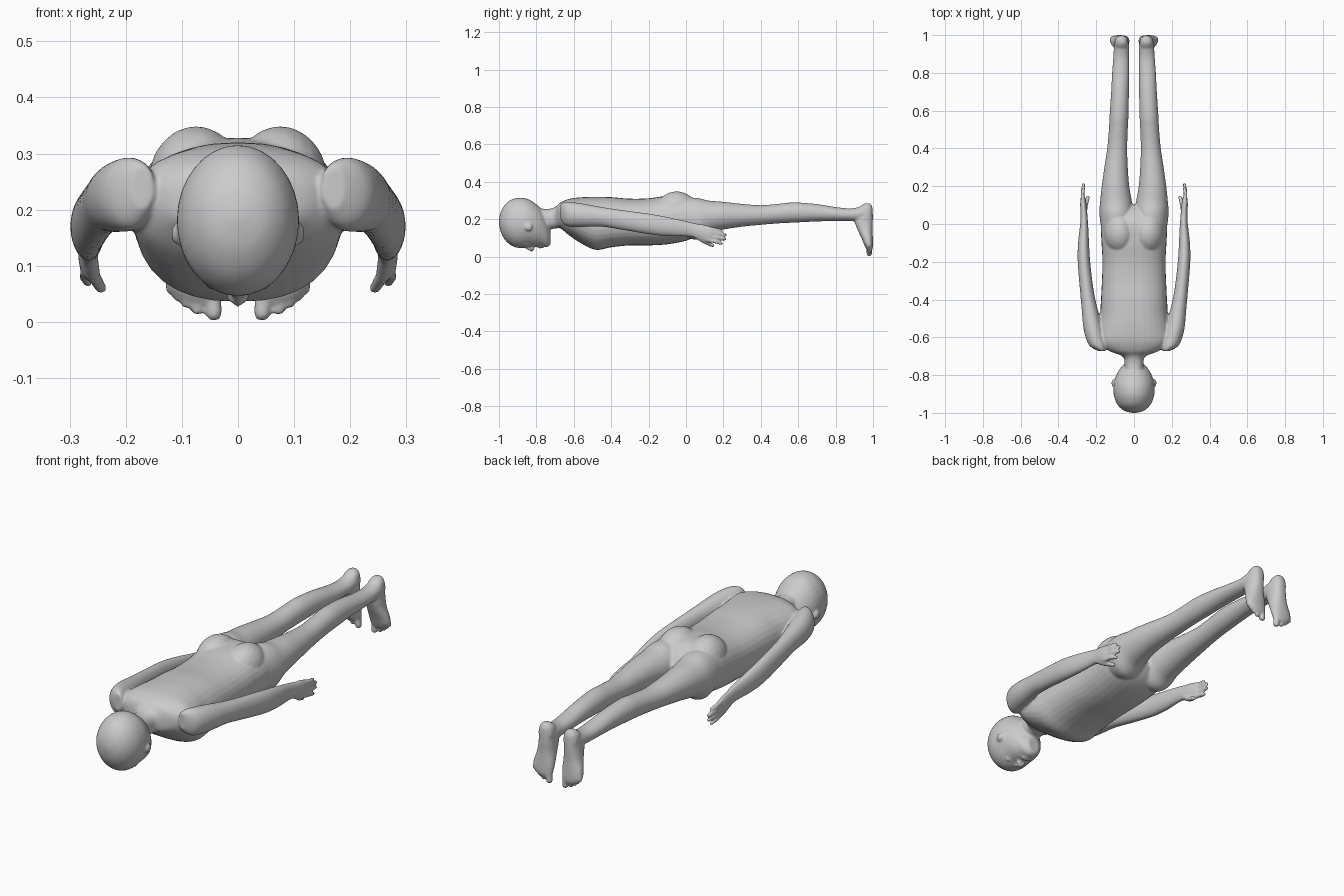
import bpy, bmesh
from math import sin, cos, tau, copysign
from mathutils import Vector, Matrix

bm = bmesh.new()


def spline(rows, steps=5):
    """Smoothly interpolate a list of section tuples."""
    out = []
    for i in range(len(rows) - 1):
        p0, p1, p2 = rows[max(i - 1, 0)], rows[i], rows[i + 1]
        p3 = rows[min(i + 2, len(rows) - 1)]
        for k in range(steps):
            t = k / steps
            out.append([0.5 * (2 * b + (c - a) * t + (2 * a - 5 * b + 4 * c - d) * t * t
                               + (3 * b - a - 3 * c + d) * t ** 3)
                        for a, b, c, d in zip(p0, p1, p2, p3)])
    return out + [list(rows[-1])]


def loft(rows, side=1, axis='y', power=2.0, n=32):
    """Sections: (position on axis, x centre, low, high, x radius)."""
    rings = []
    for t, xc, lo, hi, rx in spline(rows):
        ring = []
        for i in range(n):
            c, s = cos(tau * i / n), sin(tau * i / n)
            c = copysign(abs(c) ** (2 / power), c)
            s = copysign(abs(s) ** (2 / power), s)
            x, w = side * (xc + rx * c), (lo + hi) / 2 + (hi - lo) / 2 * s
            ring.append(bm.verts.new((x, t, w) if axis == 'y' else (x, w, t)))
        rings.append(ring)
    faces = [bm.faces.new(rings[0]), bm.faces.new(rings[-1][::-1])]
    for a, b in zip(rings, rings[1:]):
        for i in range(n):
            j = (i + 1) % n
            faces.append(bm.faces.new((a[i], b[i], b[j], a[j])))
    bmesh.ops.recalc_face_normals(bm, faces=faces)


def ball(centre, radii):
    m = Matrix.Translation(centre) @ Matrix.Diagonal((*radii, 1))
    bmesh.ops.create_icosphere(bm, subdivisions=3, radius=1, matrix=m)


def capsule(points, side=1):
    """Rounded limb through points (x, y, z, radius)."""
    for a, b in zip(points, points[1:]):
        verts = []
        for x, y, z, r in (a, b):
            tmp = bmesh.new()
            bmesh.ops.create_icosphere(tmp, subdivisions=2, radius=r)
            verts += [bm.verts.new(v.co + Vector((side * x, y, z))) for v in tmp.verts]
            tmp.free()
        res = bmesh.ops.convex_hull(bm, input=verts)
        junk = [g for g in res['geom_interior'] if isinstance(g, bmesh.types.BMVert)]
        bmesh.ops.delete(bm, geom=junk, context='VERTS')


# torso with neck
loft([(-.80, 0, .15, .26, .05), (-.74, 0, .145, .255, .05), (-.70, 0, .15, .265, .062),
      (-.67, 0, .15, .29, .135), (-.62, 0, .11, .31, .188), (-.55, 0, .065, .318, .188),
      (-.48, 0, .036, .32, .18), (-.40, 0, .05, .318, .175), (-.30, 0, .06, .31, .17),
      (-.20, 0, .06, .312, .167), (-.10, 0, .066, .325, .172), (0, 0, .085, .325, .175),
      (.06, 0, .115, .29, .15), (.10, 0, .16, .24, .08)], power=2.35)

# head
loft([(-1, 0, .175, .2, .012), (-.988, 0, .125, .245, .053), (-.96, 0, .08, .287, .085),
      (-.92, 0, .052, .31, .104), (-.88, 0, .046, .315, .109), (-.84, 0, .052, .306, .106),
      (-.80, 0, .052, .28, .094), (-.77, 0, .052, .25, .077), (-.745, 0, .05, .2, .057),
      (-.725, 0, .062, .14, .03)])

# nose and lips
capsule([(0, -.865, .056, .008), (0, -.825, .038, .012)])
for dx in (-.011, .011):
    ball((dx, -.82, .045), (.01, .01, .01))
ball((0, -.783, .052), (.026, .007, .009))
ball((0, -.771, .053), (.022, .007, .009))

for s in (-1, 1):
    # ears, eyes, buttocks
    ball((s * .108, -.842, .157), (.011, .021, .02))
    ball((s * .042, -.856, .068), (.017, .01, .012))
    ball((s * .075, -.05, .25), (.085, .11, .099))

    # arm and palm
    loft([(-.672, .17, .20, .28, .02), (-.64, .192, .165, .293, .047),
          (-.56, .215, .16, .285, .051), (-.45, .235, .16, .265, .042),
          (-.35, .25, .145, .25, .036), (-.20, .265, .12, .23, .033),
          (-.10, .267, .11, .212, .029), (0, .264, .108, .19, .021),
          (.05, .265, .1, .178, .018), (.10, .268, .08, .17, .017),
          (.135, .27, .08, .16, .013), (.145, .27, .09, .15, .007)], s)

    # fingers and thumb
    for z0, y1, z1 in ((.15, .188, .138), (.131, .21, .117), (.111, .208, .094), (.09, .19, .07)):
        capsule([(.27, .11, z0, .011), (.273, (.11 + y1) / 2 + .01, (z0 + z1) / 2, .0105),
                 (.267, y1, z1, .009)], s)
    capsule([(.265, .045, .12, .016), (.258, .095, .083, .013), (.244, .142, .06, .0105)], s)

    # leg
    loft([(-.06, .088, .13, .31, .08), (.05, .092, .09, .315, .091), (.12, .095, .125, .3, .084),
          (.20, .098, .145, .293, .073), (.30, .095, .16, .282, .062),
          (.40, .089, .17, .275, .053), (.50, .083, .178, .283, .05),
          (.58, .079, .182, .29, .05), (.70, .074, .188, .281, .047),
          (.80, .071, .19, .265, .045), (.88, .068, .19, .258, .042),
          (.94, .066, .19, .268, .04), (.985, .066, .2, .27, .033)], s)

    # foot, pointing down
    loft([(.285, .066, .955, .985, .016), (.26, .066, .925, .997, .034),
          (.20, .067, .9, .999, .039), (.15, .07, .915, .997, .043),
          (.10, .075, .938, .999, .051), (.065, .077, .952, 1.0, .051),
          (.043, .07, .962, .998, .04), (.03, .062, .972, .992, .025)], s, 'z', 2.3)

    # toes
    for x, z, r in ((.043, .016, .0155), (.073, .022, .011), (.092, .034, .0105),
                    (.108, .046, .01), (.121, .059, .0095)):
        capsule([(.07 + (x - .07) * .9, .98, z + .04, r), (x, .98, z, r)], s)

mesh = bpy.data.meshes.new("body")
bm.to_mesh(mesh)
bm.free()
body = bpy.data.objects.new("body", mesh)
bpy.context.collection.objects.link(body)

# fuse the parts into one smooth skin
fuse = body.modifiers.new("fuse", 'REMESH')
fuse.mode = 'VOXEL'
fuse.voxel_size = .0055
fuse.use_smooth_shade = True
soft = body.modifiers.new("soften", 'SMOOTH')
soft.factor = .5
soft.iterations = 5
